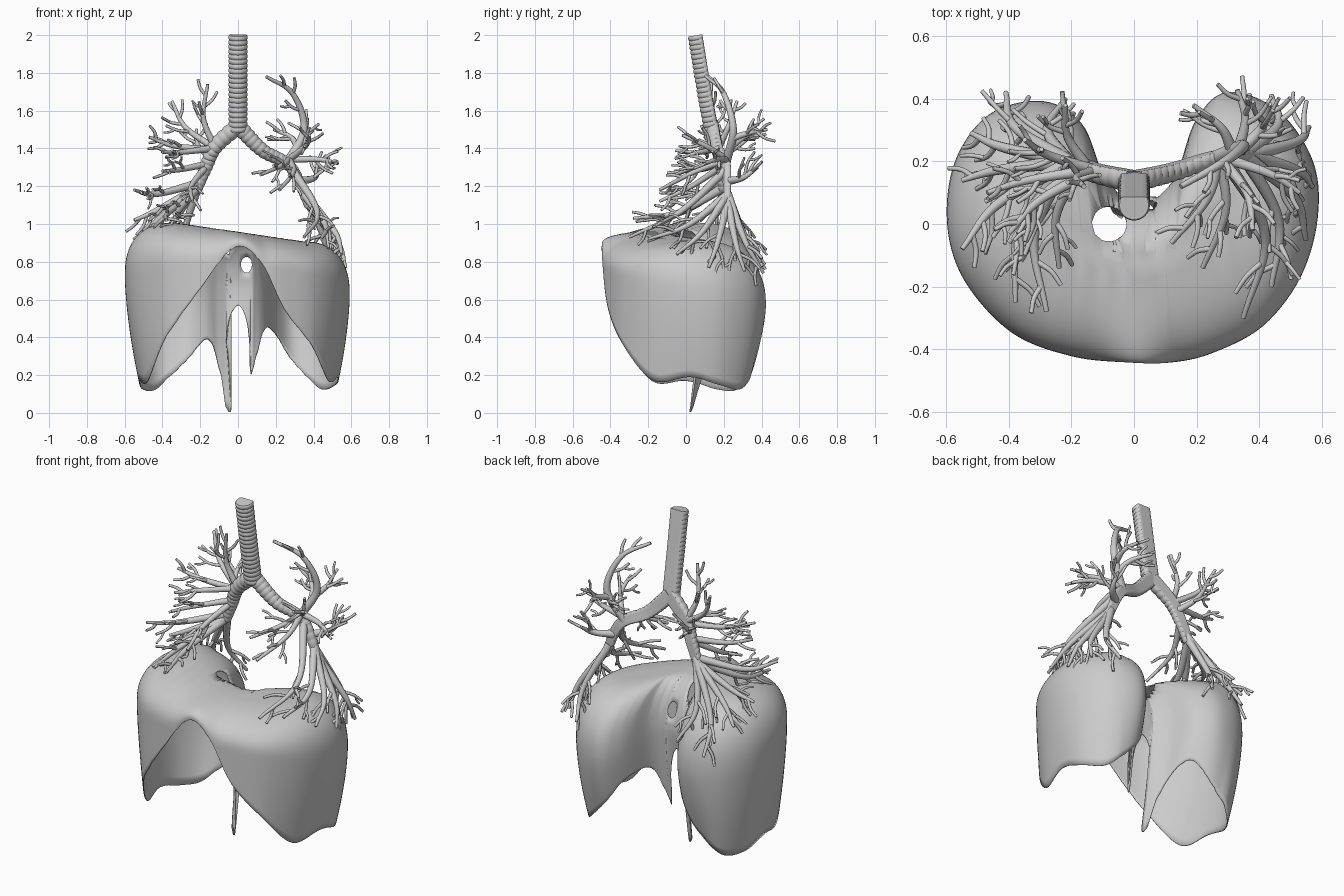
import bpy, bmesh, math, random
from mathutils import Vector

if "Cube" in bpy.data.objects:
    bpy.data.objects.remove(bpy.data.objects["Cube"])

random.seed(11)


def spline(pts, n, closed=False):
    """Catmull-Rom samples through 3D points."""
    pts = [Vector(p) for p in pts]
    ext = [pts[-1]] + pts + pts[:2] if closed else \
        [2 * pts[0] - pts[1]] + pts + [2 * pts[-1] - pts[-2]]
    out = []
    for a, b, c, d in zip(ext, ext[1:], ext[2:], ext[3:]):
        for s in range(n):
            t = s / n
            out.append((2 * b + (c - a) * t + (2 * a - 5 * b + 4 * c - d) * t * t
                        + (3 * b - a - 3 * c + d) * t ** 3) / 2)
    return out if closed else out + [pts[-1]]


def tube(bm, pts, r0, r1, n=6, sides=10, rings=0):
    """Tapered tube; with rings it gets a flat back and ribbed front."""
    path = spline(pts, n)
    m = len(path) - 1
    back, loops = None, []
    for i, p in enumerate(path):
        t = (path[min(i + 1, m)] - path[max(i - 1, 0)]).normalized()
        if back is None:
            back = Vector((0, 1, 0)) if abs(t.y) < 0.9 else Vector((1, 0, 0))
        back = (back - t * back.dot(t)).normalized()
        side = t.cross(back)
        r = r0 + (r1 - r0) * i / m
        loop = []
        for j in range(sides):
            a = 2 * math.pi * j / sides
            c, s = math.cos(a), math.sin(a)
            q = r
            if rings:
                if s < 0.45:
                    q *= 0.95 + 0.1 * abs(math.sin(math.pi * rings * i / m)) ** 0.7
                s = min(s, 0.55)
            loop.append(bm.verts.new(p + side * c * q + back * s * q))
        loops.append(loop)
    for a, b in zip(loops, loops[1:]):
        for j in range(sides):
            k = (j + 1) % sides
            bm.faces.new((a[j], a[k], b[k], b[j]))
    bm.faces.new(loops[0][::-1])
    bm.faces.new(loops[-1])
    return path


def finish(bm, name, angle=50):
    bmesh.ops.recalc_face_normals(bm, faces=bm.faces)
    me = bpy.data.meshes.new(name)
    bm.to_mesh(me)
    bm.free()
    ob = bpy.data.objects.new(name, me)
    bpy.context.collection.objects.link(ob)
    bpy.ops.object.select_all(action='DESELECT')
    ob.select_set(True)
    bpy.context.view_layer.objects.active = ob
    bpy.ops.object.shade_smooth_by_angle(angle=math.radians(angle))
    return ob


# Diaphragm outline: shoulder x, y and height of the lower rim
RIM = [(-.02, -.44, .88), (.12, -.44, .8), (.25, -.41, .55), (.41, -.325, .35),
       (.53, -.17, .17), (.585, .02, .19), (.57, .2, .15), (.46, .36, .13),
       (.3, .42, .27), (.2, .33, .42), (.14, .16, .44), (.085, .09, .24),
       (.066, .085, .22), (.055, .085, .45), (0, .09, .57), (-.06, .1, .42),
       (-.038, .095, .01), (-.06, .105, .01), (-.11, .18, .27), (-.17, .32, .39),
       (-.29, .39, .27), (-.46, .35, .13), (-.57, .2, .125), (-.595, 0, .17),
       (-.54, -.18, .17), (-.39, -.345, .41), (-.2, -.42, .66)]
DOME, WALL = 16, 12
bm = bmesh.new()
cols = []
for x, y, zb in spline(RIM, 7, True):
    zb = max(zb, .005)
    zs = max(zb + .015, .69 - .08 * x - .22 * y)
    t = round(max(-1, min(1, x / .4)) * 10) / 10   # shared stops weld the ridge
    sx, sy = .33 * t, -.13 + .2 * t * t            # ridge of the dome
    top = .957 - .15 * sx
    soft = .85 + .4 * math.exp(-(x / .16) ** 2) * (y > 0)
    col = []
    for i in range(DOME + 1):
        a = math.pi / 2 * i / DOME
        f, h = math.sin(a) ** .8, max(0, math.cos(a)) ** soft
        col.append(bm.verts.new((sx + (x - sx) * f, sy + (y - sy) * f, zs + (top - zs) * h)))
    tuck = .5 * (zs - zb)                    # the wall leans inwards lower down
    for i in range(1, WALL + 1):
        v = i / WALL
        w = tuck * v ** 1.6
        col.append(bm.verts.new((x + (sx - x) * w, y + min(0, sy - y) * w * (y > 0),
                                 zs + (zb - zs) * v)))
    cols.append(col)
for a, b in zip(cols, cols[1:] + cols[:1]):
    for i in range(DOME + WALL):
        bm.faces.new((a[i], a[i + 1], b[i + 1], b[i]))
bmesh.ops.remove_doubles(bm, verts=bm.verts, dist=.002)
for _ in range(6):                           # relax the ridge
    ridge = [v for v in bm.verts if v.co.z > .8 and not v.is_boundary]
    bmesh.ops.smooth_vert(bm, verts=ridge, factor=.5, use_axis_z=True)


# Round openings: remove the faces inside, then pull the rim onto an ellipse
def opening(cu, cv, ru, rv, axis, test):
    def dist(v):
        return math.hypot((v.co.x - cu) / ru, (v.co[axis] - cv) / rv)
    gone = [v for v in bm.verts if test(v.co) and dist(v) < 1]
    edge = {w for v in gone for f in v.link_faces for w in f.verts} - set(gone)
    bmesh.ops.delete(bm, geom=gone, context='VERTS')
    for v in edge:
        if v.is_valid:
            d = dist(v)
            v.co.x = cu + (v.co.x - cu) / d
            v.co[axis] = cv + (v.co[axis] - cv) / d


opening(-.08, 0, .056, .056, 1, lambda c: c.z > .8)
opening(.045, .785, .03, .042, 2, lambda c: c.y > .03)
dia = finish(bm, "diaphragm", 60)
mod = dia.modifiers.new("thickness", 'SOLIDIFY')
mod.thickness = .006
mod.offset = 0


def twigs(bm, path, spots, length, r, fork=True):
    """Curved side twigs along a branch; the lower ones fork once more."""
    m = len(path) - 1
    turn = random.uniform(0, 6.28)
    for n, f in enumerate(spots):
        i = max(1, min(m - 1, round(f * m)))
        p, t = path[i], (path[i + 1] - path[i - 1]).normalized()
        u = t.orthogonal().normalized()
        a = turn + 2.4 * n
        d = u * math.cos(a) + t.cross(u) * math.sin(a)
        size = length * (1.25 - .6 * f) * random.uniform(.85, 1.15)
        end = p + (t * .75 + d * .6) * size
        if abs(end.x) > .57 or end.y > .43:      # stay inside the chest outline
            d = -d
            end = p + (t * .75 + d * .6) * size
        mid = p + (t * .33 + d * .38) * size
        sub = tube(bm, [p, mid, end], r, r * .75, n=4, sides=8)
        if fork and f < .6:
            twigs(bm, sub, [.6], length * .6, r * .8, False)


# Trachea and main bronchi, ribbed with cartilage rings, and one smooth upper trunk
MAIN = {
    "trachea": ([(0, .06, 2), (0, .1, 1.75), (0, .145, 1.49)], .049, .048, 20),
    "main_bronchus_a": ([(0, .145, 1.52), (-.12, .17, 1.41), (-.17, .19, 1.3),
                         (-.22, .2, 1.18)], .044, .028, 13),
    "main_bronchus_b": ([(0, .145, 1.52), (.13, .175, 1.39), (.28, .22, 1.3),
                         (.38, .22, 1.09)], .042, .024, 18),
    "upper_trunk_b": ([(.26, .21, 1.32), (.35, .25, 1.5), (.29, .2, 1.69),
                       (.15, .12, 1.78)], .025, .009, 0)}
paths = {}
for name, (pts, r0, r1, rings) in MAIN.items():
    bm = bmesh.new()
    paths[name] = tube(bm, pts, r0, r1, n=max(8, -(-rings * 6 // (len(pts) - 1))),
                       sides=24 if rings else 12, rings=rings)
    if not rings:
        twigs(bm, paths[name], (.5, .65, .8), .12, .01)
    finish(bm, name)

# Branches of each lobe: parent, then start along the parent and the tip's x, y, z
LOBES = {
    "upper_bronchi_a": ("main_bronchus_a", [
        (.35, -.16, .12, 1.74), (.36, -.35, .27, 1.65), (.38, -.47, .1, 1.46),
        (.36, -.4, -.03, 1.38), (.5, -.22, .38, 1.5), (.62, -.4, -.06, 1.28),
        (.66, -.24, -.14, 1.12)]),
    "lower_bronchi_a": ("main_bronchus_a", [
        (.9, -.55, -.08, 1.18), (.95, -.38, -.25, 1.02), (.97, -.28, -.28, 1.03),
        (.97, -.55, .14, 1.02), (.9, -.41, .42, .76), (.93, -.22, .4, .8),
        (.95, -.52, .29, .92)]),
    "upper_bronchi_b": ("upper_trunk_b", [
        (.15, .19, .38, 1.5), (.25, .33, .43, 1.5), (.03, .53, .1, 1.32),
        (.03, .38, -.02, 1.47), (.0, .12, -.06, 1.26), (.0, .22, -.14, 1.18)]),
    "lower_bronchi_b": ("main_bronchus_b", [
        (.68, .35, -.3, .93), (.9, .44, -.2, .92), (.9, .55, -.05, .84),
        (.95, .57, .12, .77), (.95, .56, .31, .75), (.9, .44, .41, .74),
        (.8, .43, .38, 1.3)])}
for name, (parent, tips) in LOBES.items():
    bm = bmesh.new()
    trunk = paths[parent]
    m = len(trunk) - 1
    lower = name.startswith("lower")
    for f, *tip in tips:
        i = max(1, min(m - 1, round(f * m)))
        a, b = trunk[i], Vector(tip)
        lead = (trunk[i + 1] - trunk[i - 1]).normalized()
        gap = b - a
        # leave along the trunk, swing outwards, then head for the tip
        bend = lead * (.1 if lower else .04) + Vector((math.copysign(.1, b.x), 0, 0))
        path = tube(bm, [a, a + gap * .5 + bend * gap.length, b],
                    .023 if lower else .019, .008, n=9)
        twigs(bm, path, (.4, .55, .68, .82), .15 if lower else .125, .0095)
    finish(bm, name)
